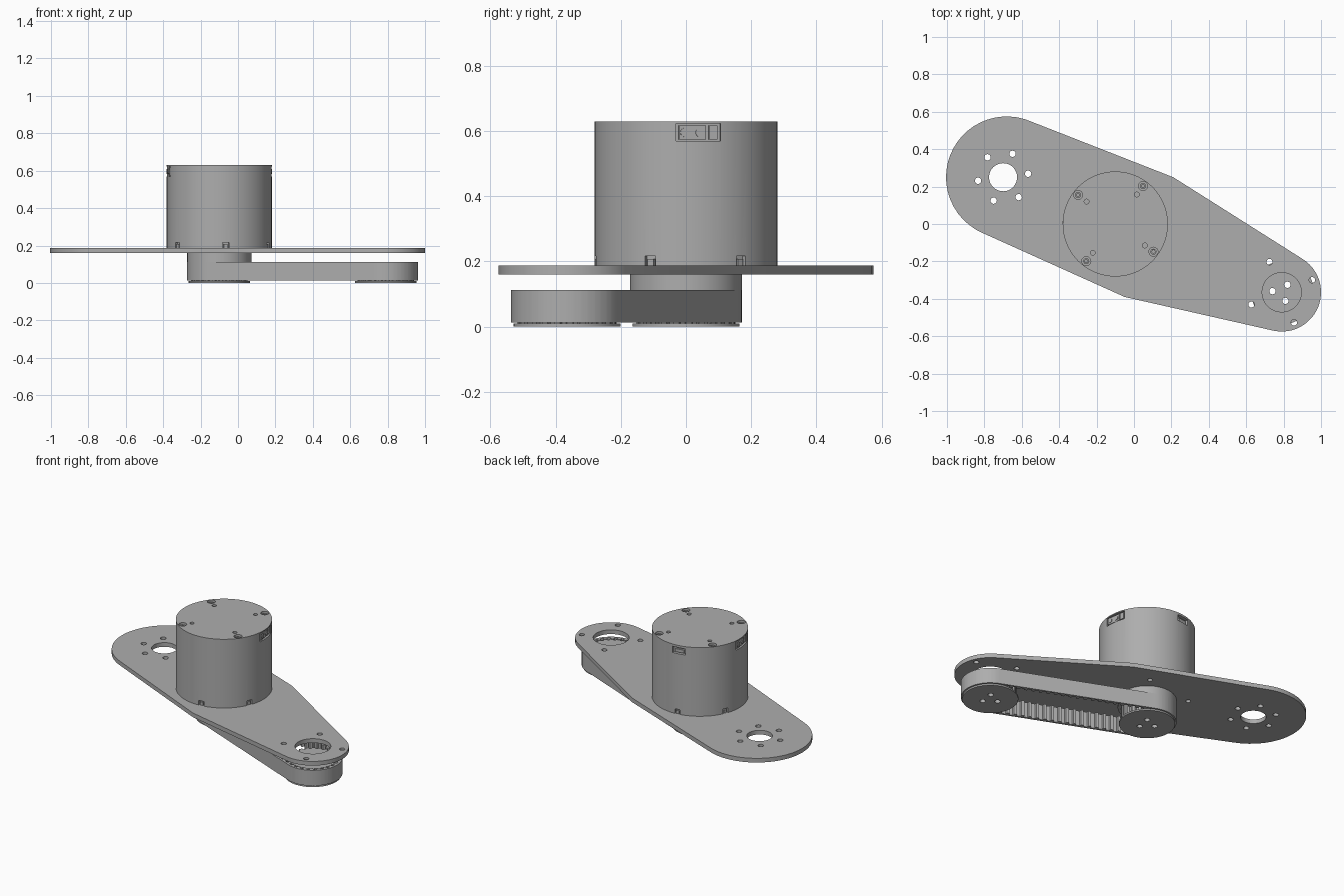
import bpy, bmesh
from math import sin, cos, pi, radians, hypot, atan2
from mathutils import Matrix, Vector

if "Cube" in bpy.data.objects:
    bpy.data.objects.remove(bpy.data.objects["Cube"])

grey = bpy.data.materials.new("machined_grey")
grey.use_nodes = True
COLOUR = (0.42, 0.42, 0.42, 1)
grey.diffuse_color = COLOUR
grey.node_tree.nodes["Principled BSDF"].inputs["Base Color"].default_value = COLOUR

MOTOR = Vector((-0.10, 0.0))
DRIVEN = Vector((0.79, -0.365))
PIVOT = Vector((-0.70, 0.25))


def polar(c, r, deg):
    return (c[0] + r * cos(radians(deg)), c[1] + r * sin(radians(deg)))


def finish(bm, name):
    bmesh.ops.recalc_face_normals(bm, faces=bm.faces)
    mesh = bpy.data.meshes.new(name)
    bm.to_mesh(mesh)
    bm.free()
    mesh.materials.append(grey)
    ob = bpy.data.objects.new(name, mesh)
    bpy.context.collection.objects.link(ob)
    return ob


def smooth(ob):
    bpy.ops.object.select_all(action='DESELECT')
    ob.select_set(True)
    bpy.context.view_layer.objects.active = ob
    bpy.ops.object.shade_smooth_by_angle(angle=radians(30))


def add_prism(bm, pts, z0, z1):
    low = [bm.verts.new((x, y, z0)) for x, y in pts]
    high = [bm.verts.new((x, y, z1)) for x, y in pts]
    bm.faces.new(low[::-1])
    bm.faces.new(high)
    for i in range(len(pts)):
        j = (i + 1) % len(pts)
        bm.faces.new((low[i], low[j], high[j], high[i]))


def circle(c, r, n=32):
    return [polar(c, r, 360 * i / n) for i in range(n)]


def arc(c, r, a, b, n=16):
    return [polar(c, r, a + (b - a) * i / n) for i in range(n + 1)]


def prisms(name, outlines, z0, z1):
    bm = bmesh.new()
    for pts in outlines:
        add_prism(bm, pts, z0, z1)
    return finish(bm, name)


def radial_boxes(name, angles, r, z, size, side=0.0):
    # boxes facing outward from the motor axis: size = depth, width, height
    bm = bmesh.new()
    for a in angles:
        m = (Matrix.Translation((*MOTOR, z)) @ Matrix.Rotation(radians(a), 4, 'Z')
             @ Matrix.Translation((r, side, 0)) @ Matrix.Diagonal((*size, 1)))
        bmesh.ops.create_cube(bm, size=1, matrix=m)
    return finish(bm, name)


def cut(ob, cutter):
    mod = ob.modifiers.new("cut", 'BOOLEAN')
    mod.operation = 'DIFFERENCE'
    mod.solver = 'EXACT'
    mod.object = cutter
    cutter.hide_render = True
    bpy.ops.object.select_all(action='DESELECT')
    ob.select_set(True)
    bpy.context.view_layer.objects.active = ob
    bpy.ops.object.modifier_apply(modifier=mod.name)
    bpy.data.objects.remove(cutter)


BOLTS = [54, 142, 232, 324]

# Mounting plate: two rounded ends joined through a wide middle
outline = ([(0.21, 0.25)] + arc(PIVOT + Vector((0.02, 0.0)), 0.325, 66, 180)
           + arc(PIVOT + Vector((0.02, 0.0)), 0.325, 186, 247, 8) + [(-0.05, -0.39)]
           + arc(DRIVEN, 0.21, 258, 418, 24))
plate = prisms("mounting_plate", [outline], 0.16, 0.187)
holes = [circle(PIVOT, 0.075, 48), circle(DRIVEN, 0.105, 48)]
holes += [circle(polar(PIVOT, 0.135, 8 + 60 * i), 0.017, 20) for i in range(6)]
holes += [circle(polar(DRIVEN, 0.175, 22 + 90 * i), 0.016, 20) for i in range(4)]
holes += [circle(polar(MOTOR, 0.24, a), 0.015, 20) for a in BOLTS]
cut(plate, prisms("plate_hole_cutter", holes, 0.1, 0.25))
smooth(plate)

# Motor housing with screw recesses, sockets and bottom notches
TOP = 0.63
motor = prisms("motor_housing", [circle(MOTOR, 0.281, 96)], 0.187, TOP)
cut(motor, prisms("screw_recess_cutter",
                  [circle(polar(MOTOR, 0.252, a), 0.024, 24) for a in BOLTS], TOP - 0.03, TOP + 0.05))
cut(motor, prisms("pin_hole_cutter",
                  [circle(polar(MOTOR, 0.195, a), 0.013, 16) for a in BOLTS], TOP - 0.03, TOP + 0.05))
cut(motor, radial_boxes("socket_cutter", [8, 188], 0.29, 0.596, (0.06, 0.138, 0.054)))
cut(motor, radial_boxes("small_socket_cutter", [99], 0.29, 0.596, (0.06, 0.085, 0.04)))
cut(motor, radial_boxes("notch_cutter", [37 + 60 * i for i in range(6)], 0.285, 0.202,
                        (0.04, 0.036, 0.03)))
smooth(motor)

# Screw heads in the recesses
screws = prisms("housing_screws", [circle(polar(MOTOR, 0.252, a), 0.016, 20) for a in BOLTS],
                TOP - 0.03, TOP - 0.01)
cut(screws, prisms("hex_cutter", [circle(polar(MOTOR, 0.252, a), 0.009, 6) for a in BOLTS],
                   TOP - 0.02, TOP))
smooth(screws)

# Connector bodies inside the sockets
radial_boxes("power_connector", [8, 188], 0.266, 0.596, (0.016, 0.084, 0.042), -0.018)
radial_boxes("signal_connector", [8, 188], 0.266, 0.596, (0.014, 0.026, 0.042), 0.046)
radial_boxes("small_connector", [99], 0.266, 0.592, (0.014, 0.055, 0.02))
radial_boxes("notch_tabs", [37 + 60 * i for i in range(6)], 0.271, 0.198, (0.014, 0.02, 0.02))
bm = bmesh.new()
for a in (8, 188):
    for side in (-0.042, 0.005):
        m = (Matrix.Translation((*MOTOR, 0.596)) @ Matrix.Rotation(radians(a), 4, 'Z')
             @ Matrix.Translation((0.273, side, 0)) @ Matrix.Rotation(pi / 2, 4, 'Y'))
        bmesh.ops.create_cone(bm, cap_ends=True, segments=16, radius1=0.014, radius2=0.014,
                              depth=0.01, matrix=m)
smooth(finish(bm, "power_contacts"))

# Output flange under the plate
smooth(prisms("output_flange", [circle(MOTOR, 0.172, 64)], 0.112, 0.16))


# Toothed pulleys, each with a thin retaining disc and three bolt holes
def pulley(name, c, turn):
    teeth = 24
    pts = []
    for i in range(teeth):
        for f, r in ((0, 0.152), (0.45, 0.152), (0.55, 0.138), (0.9, 0.138)):
            pts.append(polar(c, r, 360 * (i + f) / teeth))
    body = prisms(name + "_pulley", [pts], 0.01, 0.108)
    disc = prisms(name + "_retaining_disc", [circle(c, 0.164, 64)], 0.0, 0.01)
    for part in (body, disc):
        bolt = [circle(polar(c, 0.05, turn + 120 * i), 0.017, 20) for i in range(3)]
        cut(part, prisms("pulley_hole_cutter", bolt, -0.1, 0.2))
        smooth(part)


pulley("drive", MOTOR, 50)
pulley("driven", DRIVEN, 53)

# Toothed belt running round both pulleys
span = DRIVEN - MOTOR
length = hypot(*span)
heading = atan2(span.y, span.x)
R = 0.172
half = length + pi * R


def belt_point(s):
    # centre-line point and outward direction at distance s round the loop
    side = int(s >= half)
    s -= side * half
    base = heading + side * pi
    start, end = (DRIVEN, MOTOR) if side else (MOTOR, DRIVEN)
    if s < length:
        return start.lerp(end, s / length), base - pi / 2
    return end, base - pi / 2 + (s - length) / R


TEETH = 66
bm = bmesh.new()
rings = []
for i in range(TEETH):
    for f, inner in ((0, 0.158), (0.45, 0.158), (0.55, 0.143), (0.9, 0.143)):
        c, a = belt_point((i + f) * 2 * half / TEETH)
        rings.append([bm.verts.new((c.x + r * cos(a), c.y + r * sin(a), z))
                      for r, z in ((R, 0.012), (R, 0.112), (inner, 0.112), (inner, 0.012))])
for i, a in enumerate(rings):
    b = rings[(i + 1) % len(rings)]
    for k in range(4):
        n = (k + 1) % 4
        bm.faces.new((a[k], b[k], b[n], a[n]))
smooth(finish(bm, "toothed_belt"))
